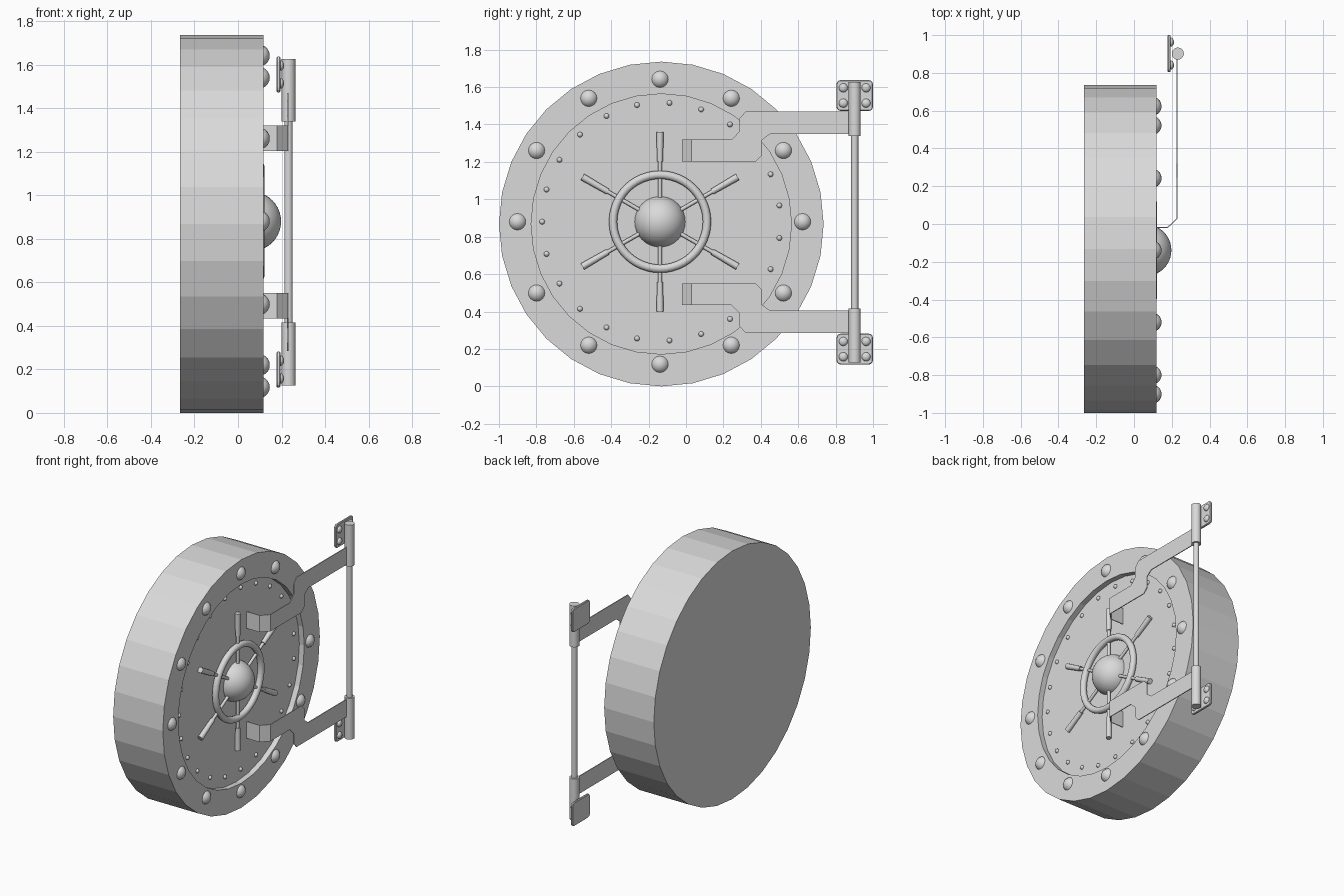
import bpy, bmesh
from math import sin, cos, pi, radians
from mathutils import Vector, Matrix

if "Cube" in bpy.data.objects:
    bpy.data.objects.remove(bpy.data.objects["Cube"], do_unlink=True)

GREY = (0.7, 0.7, 0.7, 1)
steel = bpy.data.materials.new("light_grey_steel")
steel.use_nodes = True
steel.diffuse_color = GREY
steel.node_tree.nodes["Principled BSDF"].inputs["Base Color"].default_value = GREY

DOOR = Vector((0, -0.132, 0.868))     # centre of the slab
HUB = Vector((0.061, -0.139, 0.88))   # centre of the wheel and bolt circles
MID = 0.877                           # hinge mirror height
FACE, FLOOR = 0.118, 0.08             # front of the rim, floor of the recess
PIN = (0.232, 0.902)                  # hinge axis


def finish(name):
    ob = bpy.context.object
    ob.name = name
    ob.data.materials.append(steel)
    bpy.ops.object.shade_smooth_by_angle(angle=radians(40))
    return ob


def from_bmesh(name, bm):
    me = bpy.data.meshes.new(name)
    bm.to_mesh(me)
    bm.free()
    ob = bpy.data.objects.new(name, me)
    bpy.context.collection.objects.link(ob)
    me.materials.append(steel)
    return ob


def ball(name, pos, r, seg=16, rings=10, depth=1.0):
    bpy.ops.mesh.primitive_uv_sphere_add(segments=seg, ring_count=rings, radius=r,
                                         location=pos, rotation=(0, pi / 2, 0))
    finish(name).scale.z = depth


def rod(name, a, b, r1, r2=None, sides=16):
    a, b = Vector(a), Vector(b)
    bpy.ops.mesh.primitive_cone_add(vertices=sides, radius1=r1, radius2=r2 or r1,
                                    depth=(b - a).length, location=(a + b) / 2,
                                    rotation=(b - a).to_track_quat('Z', 'Y').to_euler())
    finish(name)


def around(count, radius, x, start=0.0, y=HUB.y):
    for i in range(count):
        t = start + 2 * pi * i / count
        yield Vector((x, y + radius * cos(t), HUB.z + radius * sin(t)))


# Thick faceted slab with a shallow recessed front
bm = bmesh.new()
bmesh.ops.create_cone(bm, cap_ends=True, segments=32, radius1=0.868, radius2=0.868, depth=0.384,
                      matrix=Matrix.Translation(DOOR + Vector((FACE - 0.192, 0, 0)))
                      @ Matrix.Rotation(pi / 2, 4, 'Y'))
bm.normal_update()
front = max(bm.faces, key=lambda f: f.calc_center_median().x)
bmesh.ops.inset_region(bm, faces=[front], thickness=0.172)
front = max((f for f in bm.faces if f.normal.x > 0.9), key=lambda f: len(f.verts))
wall = bmesh.ops.extrude_face_region(bm, geom=[front])
new_verts = [g for g in wall["geom"] if isinstance(g, bmesh.types.BMVert)]
bmesh.ops.translate(bm, verts=new_verts, vec=(FLOOR - FACE, 0, 0))
if front.is_valid:
    bmesh.ops.delete(bm, geom=[front], context='FACES_ONLY')
bmesh.ops.recalc_face_normals(bm, faces=bm.faces)
from_bmesh("vault_door", bm)

# Round bolts on the rim, small rivets in the recess
for p in around(12, 0.762, 0.096):
    ball("rim_bolt", p, 0.05)
for p in around(23, 0.637, FLOOR, pi, DOOR.y):
    ball("recess_rivet", p, 0.0145, 12, 8)

# Handwheel: hub, ring, spokes and grips
ball("wheel_hub", HUB, 0.137, 32, 20)
bpy.ops.mesh.primitive_torus_add(major_radius=0.251, minor_radius=0.022, major_segments=48,
                                 minor_segments=12, location=(0.1, HUB.y, HUB.z),
                                 rotation=(0, pi / 2, 0))
finish("wheel_ring")
SPOKE_X = 0.096
centre = Vector((SPOKE_X, HUB.y, HUB.z))
for inner, outer in zip(around(6, 0.322, SPOKE_X, pi / 6), around(6, 0.479, SPOKE_X, pi / 6)):
    rod("wheel_spoke", centre, inner, 0.0105, sides=12)
    rod("wheel_grip", inner, outer, 0.016, 0.019, 12)

# Outline of the arm plate as (y, height from the hinge middle)
ARM = [(0.03, 0.443), (0.244, 0.443), (0.287, 0.487), (0.287, 0.556), (0.319, 0.593),
       (0.89, 0.593), (0.89, 0.471), (0.448, 0.471), (0.405, 0.439), (0.405, 0.358),
       (0.373, 0.326), (0.03, 0.326)]
FOOT = [(0.179, -0.018), (FLOOR, -0.018)]   # bent end as (x, y)

for side, label in ((1, "upper"), (-1, "lower")):
    # Bent sheet arm reaching from the recess to the hinge
    bm = bmesh.new()
    plate = [bm.verts.new((0.228, y, MID + side * h)) for y, h in ARM]
    bm.faces.new(plate)
    top, bottom = plate[0], plate[-1]
    for x, y in FOOT:
        t, b = (bm.verts.new((x, y, v.co.z)) for v in (top, bottom))
        bm.faces.new((top, bottom, b, t))
        top, bottom = t, b
    bmesh.ops.recalc_face_normals(bm, faces=bm.faces)
    arm = from_bmesh(label + "_arm", bm)
    sheet = arm.modifiers.new("thickness", 'SOLIDIFY')
    sheet.thickness = 0.006
    sheet.offset = 0

    # Hinge barrel
    rod(label + "_hinge_barrel", (*PIN, MID + side * 0.461), (*PIN, MID + side * 0.75), 0.032, sides=20)

    # Wall plate with rounded corners, softened rim and four domed bolts
    mount = Vector((0.186, 0.902, MID + side * 0.678))
    bm = bmesh.new()
    bmesh.ops.create_cube(bm, size=1, matrix=Matrix.Translation(mount)
                          @ Matrix.Diagonal((0.017, 0.195, 0.165, 1)))
    corners = [e for e in bm.edges if abs(e.verts[0].co.x - e.verts[1].co.x) > 0.01]
    bmesh.ops.bevel(bm, geom=corners, offset=0.022, segments=3, profile=0.5, affect='EDGES')
    soft = from_bmesh(label + "_hinge_plate", bm).modifiers.new("soft_rim", 'BEVEL')
    soft.width = 0.004
    for dy in (-0.061, 0.061):
        for dz in (-0.041, 0.041):
            ball(label + "_plate_bolt", mount + Vector((0.009, dy, dz)), 0.024, 12, 8, 0.7)

# Long hinge pin between the barrels
rod("hinge_pin", (*PIN, MID - 0.74), (*PIN, MID + 0.74), 0.019)
